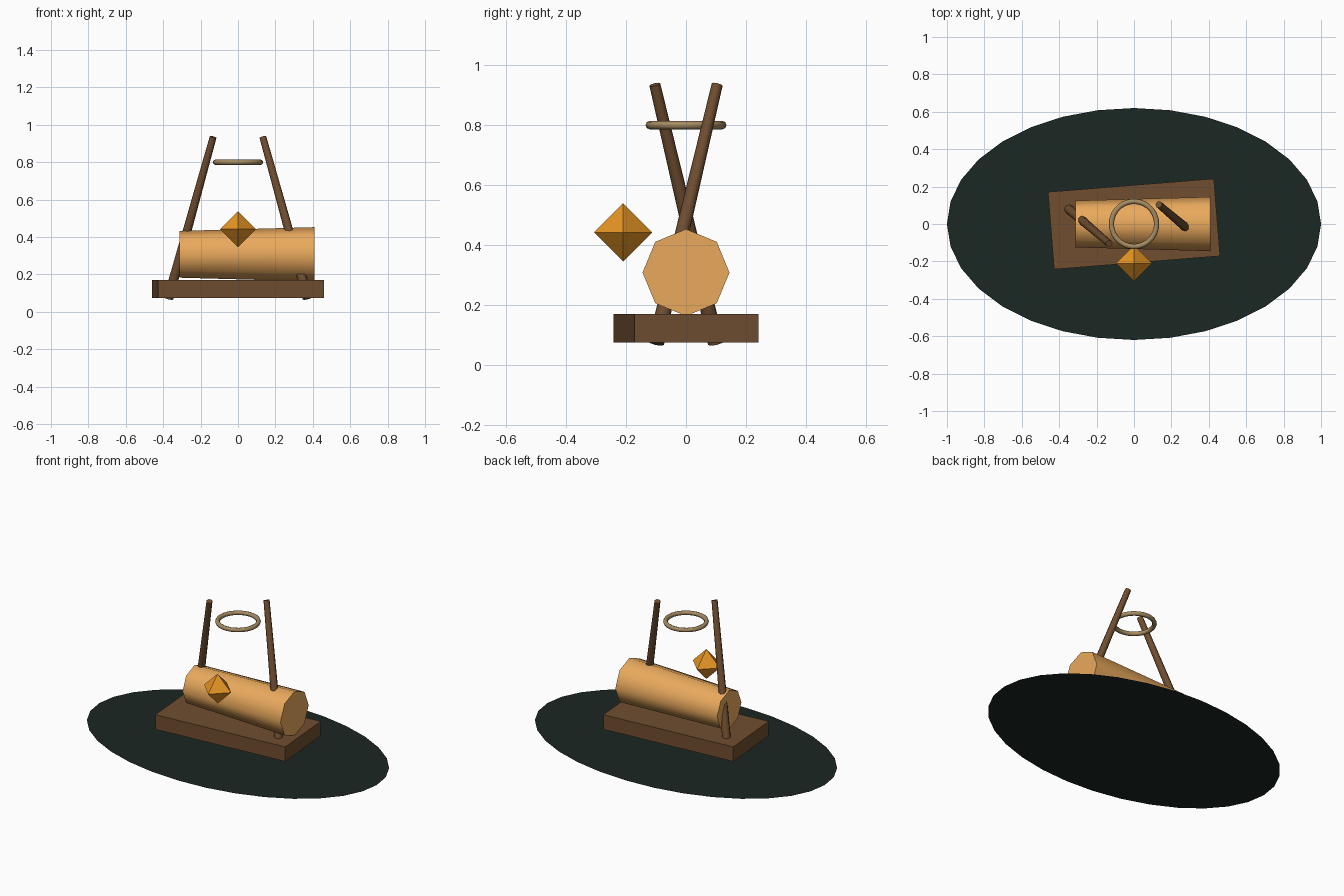
import bpy, math
from mathutils import Vector

if "Cube" in bpy.data.objects:
    bpy.data.objects.remove(bpy.data.objects["Cube"])


def finish(name, color, smooth=False):
    ob = bpy.context.object
    ob.name = name
    mat = bpy.data.materials.new(name + "_colour")
    mat.diffuse_color = (*color, 1)
    mat.use_nodes = True
    mat.node_tree.nodes["Principled BSDF"].inputs["Base Color"].default_value = mat.diffuse_color
    ob.data.materials.append(mat)
    if smooth:
        bpy.ops.object.shade_smooth_by_angle(angle=math.radians(60))
    return ob


def rod(name, a, b, r1, r2, sides, color):
    """Tapered round bar from point a to point b."""
    a, b = Vector(a), Vector(b)
    bpy.ops.mesh.primitive_cone_add(
        vertices=sides, radius1=r1, radius2=r2, depth=(b - a).length,
        location=(a + b) / 2,
        rotation=(b - a).to_track_quat('Z', 'Y').to_euler())
    return finish(name, color, True)


WOOD = (0.16, 0.075, 0.03)

# flat oval ground patch
bpy.ops.mesh.primitive_circle_add(vertices=32, radius=1, fill_type='NGON')
bpy.context.object.scale = (1, 0.62, 1)
finish("ground_patch", (0.011, 0.02, 0.016))

# slightly turned base board
bpy.ops.mesh.primitive_cube_add(size=1, location=(0, 0, 0.1225), rotation=(0, 0, 0.08))
bpy.context.object.scale = (0.89, 0.415, 0.095)
finish("base_board", WOOD)

# tapered eight-sided log lying along x
rod("log", (-0.312, 0, 0.308), (0.408, 0, 0.308), 0.125, 0.145, 8, (0.82, 0.4, 0.11))

# two crossed leaning poles
for s, side in ((-1, "left"), (1, "right")):
    rod(side + "_pole", (s * 0.372, -s * 0.1, 0.073), (s * 0.133, s * 0.104, 0.935),
        0.027, 0.0185, 8, WOOD)

# ring between the pole tops
bpy.ops.mesh.primitive_torus_add(major_segments=28, minor_segments=8,
                                 major_radius=0.121, minor_radius=0.014,
                                 location=(0, 0, 0.8))
finish("ring", (0.38, 0.26, 0.12), True)

# floating eight-faced gem: square profile with two points
g = 0.097
mesh = bpy.data.meshes.new("gem")
verts = [(g, 0, 0), (0, g, 0), (-g, 0, 0), (0, -g, 0), (0, 0, g), (0, 0, -g)]
faces = [f for i in range(4) for f in ((i, (i + 1) % 4, 4), ((i + 1) % 4, i, 5))]
mesh.from_pydata(verts, [], faces)
gem = bpy.data.objects.new("gem", mesh)
gem.location = (0, -0.21, 0.442)
bpy.context.collection.objects.link(gem)
bpy.context.view_layer.objects.active = gem
finish("gem", (0.8, 0.3, 0.018))
